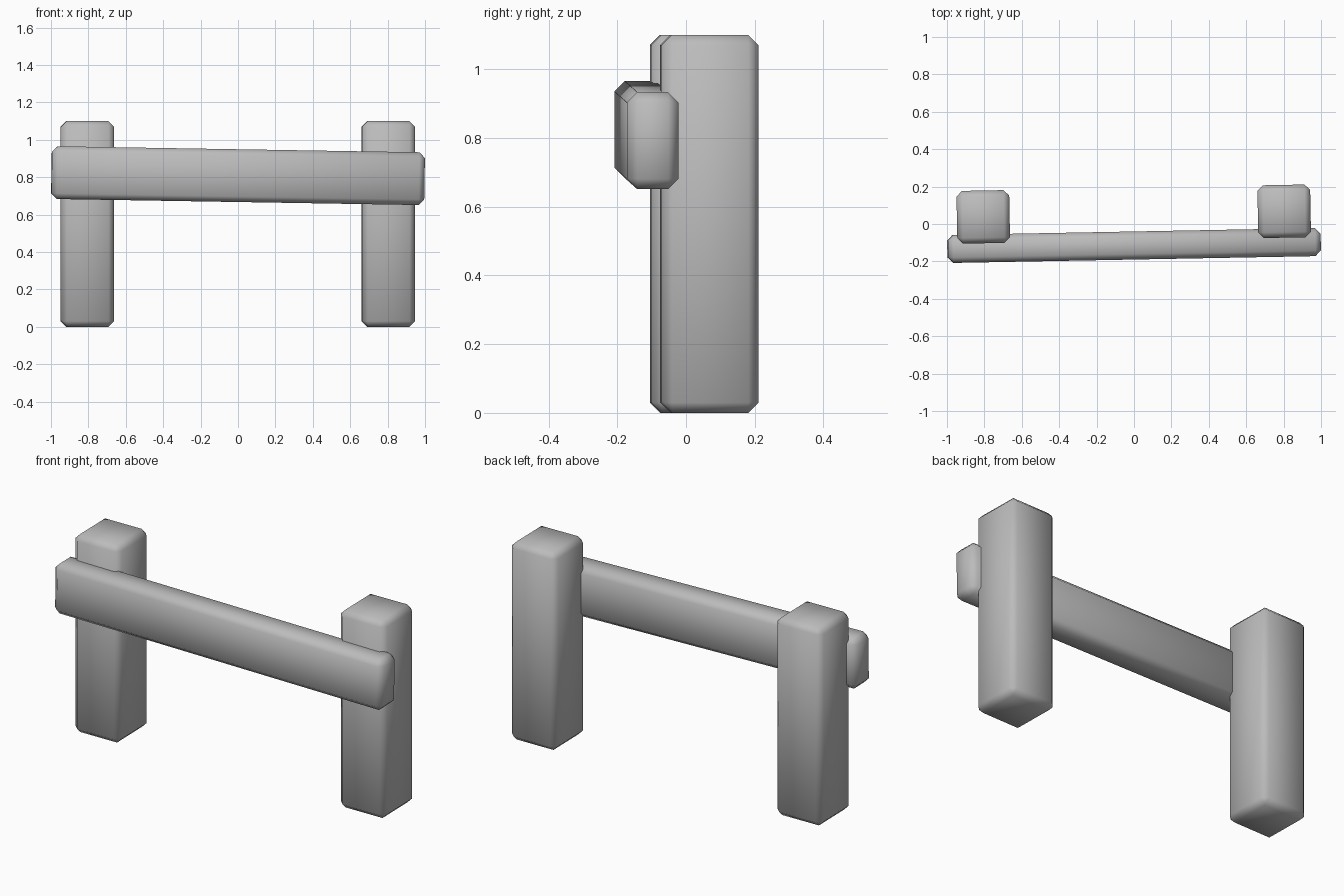
import bpy
from math import radians

cube = bpy.data.objects.get("Cube")
if cube:
    bpy.data.objects.remove(cube, do_unlink=True)

# Single plain grey for the whole fence
grey = bpy.data.materials.new("plain grey")
grey.use_nodes = True
colour = (0.5, 0.5, 0.5, 1)
grey.diffuse_color = colour
grey.node_tree.nodes["Principled BSDF"].inputs["Base Color"].default_value = colour


def beam(name, size, centre, tilt=0.0, turn=1.07, chamfer=0.03):
    """Box with chamfered edges, shaded smooth all over."""
    bpy.ops.mesh.primitive_cube_add(size=1, location=centre)
    obj = bpy.context.object
    obj.name = name
    obj.scale = size
    bpy.ops.object.transform_apply(location=False, rotation=False, scale=True)
    obj.rotation_euler = (0, radians(tilt), radians(turn))
    bevel = obj.modifiers.new("chamfer", 'BEVEL')
    bevel.width = chamfer
    bevel.segments = 1
    bpy.ops.object.modifier_apply(modifier=bevel.name)
    bpy.ops.object.shade_smooth()
    obj.data.materials.append(grey)
    return obj


# Two upright posts
for side, x, y in (("right", -0.806, 0.038), ("left", 0.803, 0.068)):
    beam(side + "_post", (0.282, 0.282, 1.1), (x, y, 0.55))

# Slightly sloping rail across the front of the posts
beam("rail", (1.994, 0.15, 0.282), (0, -0.115, 0.808), tilt=0.95)
